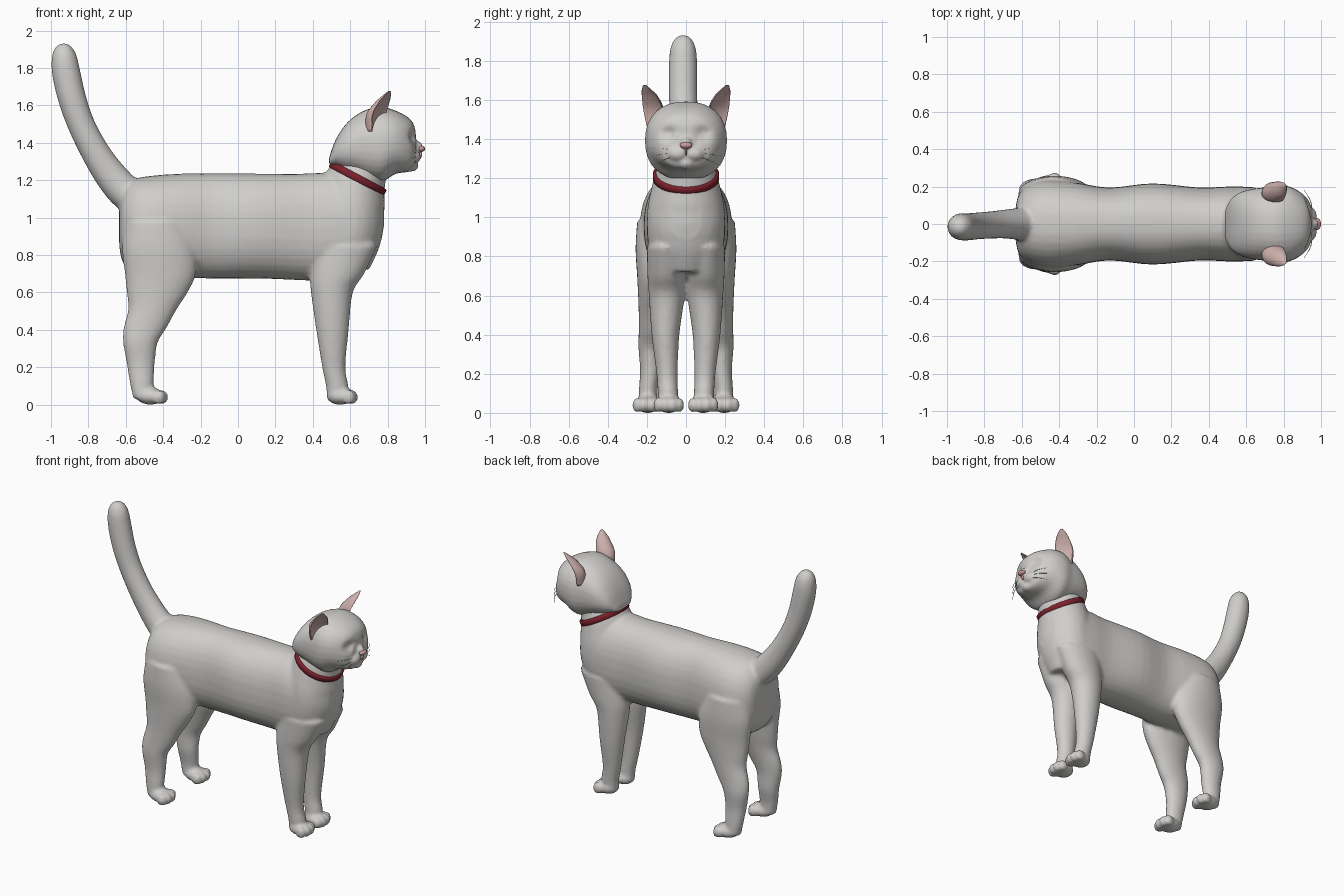
import bpy, bmesh, math
from mathutils import Matrix, Vector


def material(name, rgb):
    m = bpy.data.materials.new(name)
    m.diffuse_color = (*rgb, 1)
    return m


FUR = material("white fur", (0.63, 0.62, 0.60))
PINK = material("ear pink", (0.62, 0.44, 0.42))
NOSE = material("nose pink", (0.60, 0.33, 0.33))
RED = material("collar red", (0.20, 0.015, 0.025))


def catmull(p0, p1, p2, p3, t):
    return [0.5 * (2 * b + (c - a) * t + (2 * a - 5 * b + 4 * c - d) * t * t
                   + (3 * b - a - 3 * c + d) * t ** 3)
            for a, b, c, d in zip(p0, p1, p2, p3)]


def loft(bm, rings, power=2.0, side=1, steps=4, n=32):
    """Closed tube. Ring = x, y, z, half size in xz plane, half size in y, tilt in degrees."""
    pts = []
    for i in range(len(rings) - 1):
        q = [rings[max(0, min(len(rings) - 1, i + k))] for k in (-1, 0, 1, 2)]
        pts += [catmull(*q, s / steps) for s in range(steps)]
    pts.append(rings[-1])
    loops = []
    for x, y, z, a, b, tilt in pts:
        t = math.radians(tilt)
        loop = []
        for k in range(n):
            c, s = math.cos(2 * math.pi * k / n), math.sin(2 * math.pi * k / n)
            u = math.copysign(abs(c) ** (2 / power), c) * a
            v = math.copysign(abs(s) ** (2 / power), s) * b
            loop.append(bm.verts.new((x + u * math.cos(t), side * (y + v), z + u * math.sin(t))))
        loops.append(loop)
    for l0, l1 in zip(loops, loops[1:]):
        for k in range(n):
            bm.faces.new((l0[k], l0[(k + 1) % n], l1[(k + 1) % n], l1[k]))
    bm.faces.new(loops[0])
    bm.faces.new(loops[-1])
    return [v for loop in loops for v in loop]


def ball(bm, pos, size):
    bmesh.ops.create_uvsphere(bm, u_segments=20, v_segments=14, radius=1,
                              matrix=Matrix.LocRotScale(Vector(pos), None, Vector(size)))


def finish(bm, name, mat, voxel=0, smooth=0):
    bmesh.ops.recalc_face_normals(bm, faces=bm.faces)
    me = bpy.data.meshes.new(name)
    bm.to_mesh(me)
    bm.free()
    me.materials.append(mat)
    for p in me.polygons:
        p.use_smooth = True
    ob = bpy.data.objects.new(name, me)
    bpy.context.collection.objects.link(ob)
    if voxel:
        r = ob.modifiers.new("merge", 'REMESH')
        r.mode = 'VOXEL'
        r.voxel_size = voxel
        r.use_smooth_shade = True
        s = ob.modifiers.new("soften", 'SMOOTH')
        s.factor = 0.5
        s.iterations = smooth
    return ob


# Body: torso, chest and neck, tail, legs and paws merged into one skin
bm = bmesh.new()
torso = [(-0.635, .95, .10, .07), (-0.615, .95, .19, .16), (-0.55, .95, .255, .215),
         (-0.45, .955, .27, .235), (-0.3, .957, .278, .22), (-0.13, .955, .28, .195),
         (0.1, .955, .28, .217), (0.35, .95, .285, .195), (0.5, .95, .29, .20),
         (0.62, .96, .25, .195), (0.72, .98, .18, .15), (0.77, 1.0, .11, .08)]
loft(bm, [(x, 0, z, h, w, 90) for x, z, h, w in torso], 2.3)
loft(bm, [(.57, 0, .72, .13, .12, 0), (.585, 0, .84, .17, .185, 0), (.60, 0, .95, .18, .20, 0),
          (.61, 0, 1.06, .175, .195, -12), (.625, 0, 1.14, .175, .178, -24),
          (.64, 0, 1.21, .162, .16, -28), (.68, 0, 1.30, .13, .13, -28)])
loft(bm, [(-.52, 0, 1.08, .09, .10, 45), (-.60, 0, 1.135, .092, .088, 44),
          (-.68, 0, 1.225, .086, .078, 38), (-.76, -.005, 1.345, .077, .073, 30),
          (-.835, -.01, 1.49, .073, .072, 24), (-.885, -.015, 1.63, .075, .073, 17),
          (-.918, -.015, 1.77, .076, .073, 12), (-.93, -.015, 1.86, .067, .066, 8),
          (-.935, -.015, 1.91, .045, .045, 5), (-.935, -.015, 1.932, .015, .015, 5)])
front_leg = [(.525, .09, .03, .05, .05), (.53, .092, .10, .06, .052), (.512, .097, .2, .062, .054),
             (.505, .105, .4, .087, .071), (.502, .098, .6, .112, .092),
             (.53, .10, .7, .145, .097), (.57, .10, .85, .175, .10)]
hind_leg = [(-.51, .195, .03, .05, .05), (-.515, .193, .12, .064, .048), (-.52, .182, .22, .075, .053),
            (-.522, .185, .33, .092, .058), (-.497, .18, .41, .115, .062), (-.457, .172, .51, .13, .07),
            (-.432, .165, .6, .163, .08), (-.415, .16, .7, .19, .09), (-.425, .158, .84, .195, .1),
            (-.44, .15, .98, .16, .1)]
for side in (-1, 1):
    for leg, px, py in ((front_leg, .555, .088), (hind_leg, -.46, .195)):
        loft(bm, [(*r, 0) for r in leg], side=side)
        ball(bm, (px - .01, side * py, .046), (.072, .066, .047))
        for k, off in enumerate((-.056, -.02, .02, .056)):
            fx = px + (.052 if k in (1, 2) else .036)
            ball(bm, (fx, side * (py + off), .04), (.036, .023, .04))
finish(bm, "body", FUR, .013, 4)

# Head: skull, muzzle, nose bridge and chin
bm = bmesh.new()
skull = [(.487, 1.30, .02, .08), (.52, 1.342, .07, .135), (.57, 1.37, .122, .17),
         (.63, 1.387, .16, .187), (.70, 1.392, .19, .197), (.77, 1.392, .20, .21),
         (.84, 1.403, .17, .197), (.90, 1.393, .15, .163), (.935, 1.38, .128, .125),
         (.952, 1.365, .09, .075)]
verts = loft(bm, [(x, 0, z, h, w, 90) for x, z, h, w in skull], 2.3)
for v in verts:  # closed eye hollows
    if v.co.x > .8:
        d = ((abs(v.co.y) - .09) / .045) ** 2 + ((v.co.z - 1.43) / .03) ** 2
        v.co.x -= .028 * math.exp(-d)
for side in (-1, 1):
    ball(bm, (.928, side * .04, 1.325), (.05, .058, .042))
    ball(bm, (.898, side * .088, 1.425), (.025, .035, .016))
ball(bm, (.925, 0, 1.278), (.04, .045, .032))
ball(bm, (.935, 0, 1.375), (.055, .035, .04))
finish(bm, "head", FUR, .009, 4)

# Nose and mouth line
bm = bmesh.new()
ball(bm, (.98, 0, 1.368), (.02, .032, .017))
ball(bm, (.972, 0, 1.34), (.012, .006, .025))
finish(bm, "nose", NOSE)

# Ears: tapered tubes with a hollow facing forward and outward
for side, label in ((-1, "right"), (1, "left")):
    bm = bmesh.new()
    rings = [(.745, .16, 1.46, .06, .045, 0), (.755, .17, 1.55, .07, .057, 0),
             (.782, .188, 1.615, .05, .047, 0), (.80, .203, 1.65, .03, .03, 0),
             (.812, .213, 1.677, .008, .008, 0)]
    ear = loft(bm, rings, side=side, n=24)
    aim = Vector((.80, .6))
    for i, v in enumerate(ear):
        ring = ear[i // 24 * 24:i // 24 * 24 + 24]
        if i % 24 == 0:
            mid = sum((w.co for w in ring), Vector()) / 24
        dot = (v.co.x - mid.x) * aim.x + (v.co.y - mid.y) * side * aim.y
        if dot > 0:
            v.co.x -= 1.2 * dot * aim.x
            v.co.y -= 1.2 * dot * aim.y * side
    finish(bm, label + " ear", PINK)

# Collar: tilted band around the neck
bm = bmesh.new()
t = math.radians(28)
loft(bm, [(.64 + k * math.sin(t), 0, 1.21 + k * math.cos(t), r, r + .002, -28)
          for k, r in ((-.02, .16), (-.015, .167), (.015, .167), (.02, .16))], n=48, steps=1)
finish(bm, "collar", RED)

# Whiskers: thin swept hairs
bm = bmesh.new()
for side in (-1, 1):
    for dz in (-.012, .004, .018):
        loft(bm, [(.95, .06, 1.325 + dz, .003, .003, 0), (.945, .12, 1.315 + 2 * dz, .002, .003, 0),
                  (.91, .18, 1.30 + 3 * dz, .001, .001, 0)], side=side, n=5)
finish(bm, "whiskers", FUR)
